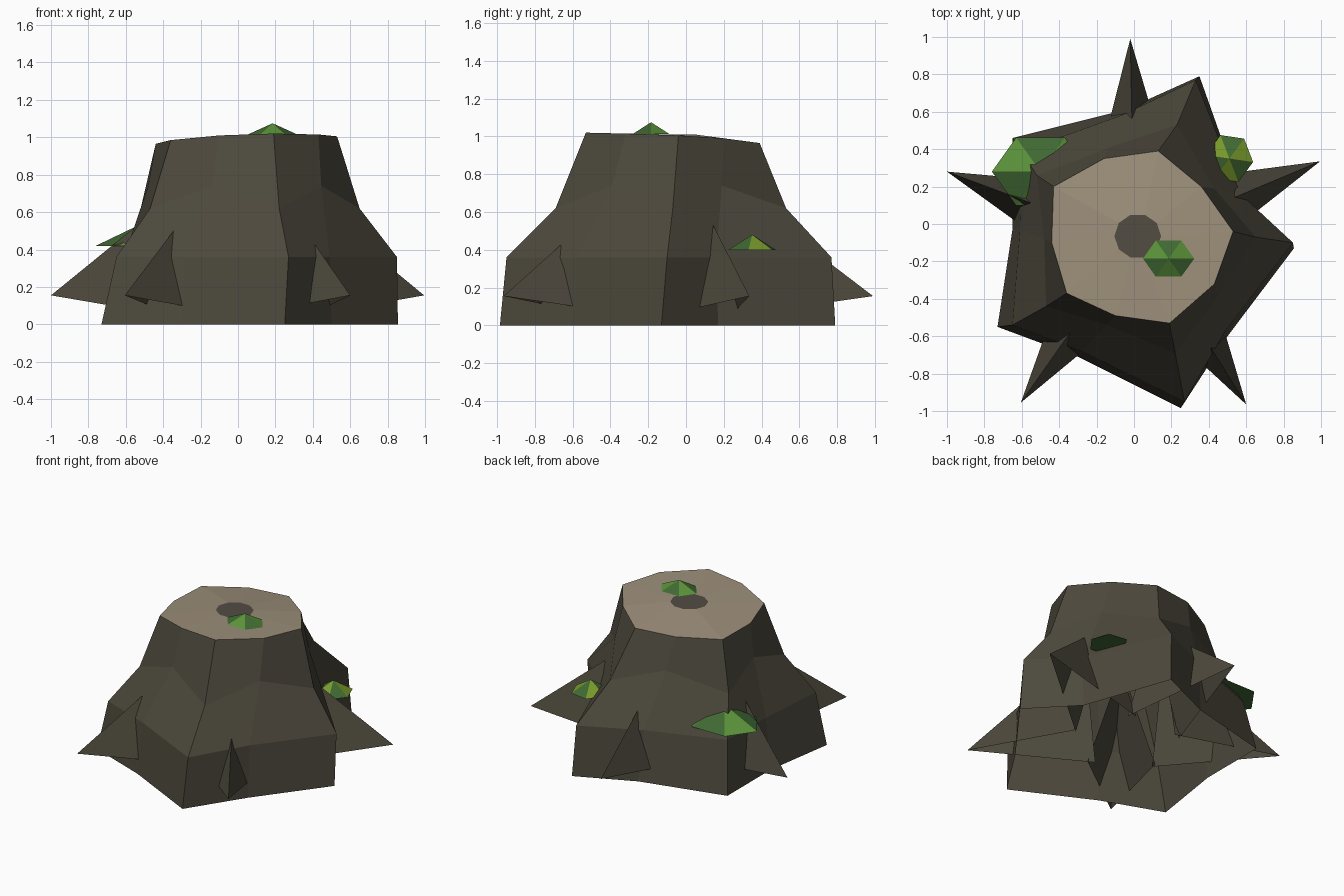
import bpy, bmesh, math
from mathutils import Vector

old = bpy.data.objects.get("Cube")
if old:
    bpy.data.objects.remove(old, do_unlink=True)


def material(name, color):
    m = bpy.data.materials.new(name)
    m.use_nodes = True
    m.diffuse_color = (*color, 1)
    bsdf = next(n for n in m.node_tree.nodes if n.type == 'BSDF_PRINCIPLED')
    bsdf.inputs["Base Color"].default_value = (*color, 1)
    bsdf.inputs["Roughness"].default_value = 0.9
    return m


bark = material("bark brown", (0.074, 0.066, 0.046))
wood = material("cut wood tan", (0.335, 0.275, 0.195))
core = material("core dark brown", (0.085, 0.074, 0.057))
green = material("moss green", (0.105, 0.29, 0.042))
dark_green = material("moss dark green", (0.052, 0.14, 0.032))
lime = material("moss lime", (0.2, 0.34, 0.026))


def finish(name, bm, mats):
    mesh = bpy.data.meshes.new(name)
    bm.to_mesh(mesh)
    bm.free()
    for m in mats:
        mesh.materials.append(m)
    obj = bpy.data.objects.new(name, mesh)
    bpy.context.collection.objects.link(obj)
    return obj


def bridge(bm, a, b, mat=0):
    n = len(a)
    for i in range(n):
        j = (i + 1) % n
        bm.faces.new((a[i], a[j], b[j], b[i])).material_index = mat


# Stump: ten-sided rings alternating ridge and valley, open underneath;
# each ring gives its ridge height, valley height and outline
rings = [
    (0, 0, [(.855, -.13), (.57, .17), (.35, .79), (-.05, .61), (-.65, .46),
            (-.65, -.03), (-.73, -.55), (-.3, -.71), (.25, -.985), (.5, -.6)]),
    (.36, .36, [(.85, -.1), (.57, .16), (.33, .77), (-.07, .58), (-.6, .39),
                (-.61, -.03), (-.65, -.54), (-.28, -.68), (.27, -.95), (.49, -.57)]),
    (.62, .74, [(.65, -.07), (.43, .19), (.23, .53), (-.13, .41), (-.52, .26),
                (-.48, -.08), (-.47, -.44), (-.14, -.54), (.22, -.69), (.445, -.39)]),
]
rim = [(.53, -.04, 1.005), (.36, .2, .99), (.13, .39, .965), (-.16, .35, .965),
       (-.43, .2, .96), (-.44, -.1, .965), (-.36, -.37, .985), (-.1, -.49, 1.01),
       (.19, -.53, 1.02), (.43, -.32, 1.015)]
bm = bmesh.new()
loops = [[bm.verts.new((x, y, valley if i % 2 else ridge)) for i, (x, y) in enumerate(pts)]
         for ridge, valley, pts in rings]
loops.append([bm.verts.new(p) for p in rim])
for low, high in zip(loops, loops[1:]):
    bridge(bm, low, high)

# Cut top with its dark core
heart = [bm.verts.new((.02 + .125 * math.cos(a), -.065 + .12 * math.sin(a), 1.01))
         for a in (math.tau * i / len(rim) for i in range(len(rim)))]
bridge(bm, loops[-1], heart, 1)
bm.faces.new(heart).material_index = 2
finish("stump", bm, [bark, wood, core])


# Roots: two sloping sides meeting in a ridge, open below, reaching into the stump
def root(name, x, y, aim_x):
    tip = Vector((x, y, .155))
    inward = Vector((aim_x - x, -y, 0)).normalized()
    side = Vector((inward.y, -inward.x, 0))
    back = tip + inward * .8
    drop = Vector((0, 0, -.115))
    bm = bmesh.new()
    apex = bm.verts.new(tip)
    top = bm.verts.new(back + Vector((0, 0, .61)))
    edges = [bm.verts.new(back + side * w + drop) for w in (.22, -.22)]
    bm.faces.new((apex, edges[0], top))
    bm.faces.new((apex, top, edges[1]))
    bm.normal_update()
    if bm.faces[:][0].normal.z < 0:
        bmesh.ops.reverse_faces(bm, faces=bm.faces[:])
    finish(name, bm, [bark])


root("root_front_left", .6, -.965, 0)
root("root_front_right", -.605, -.955, .065)
root("root_left", .995, .335, .2)
root("root_right", -1, .28, -.25)
root("root_back", -.02, .99, 0)


# Moss: shallow six-sided cones with alternating light and dark faces
def moss(name, centre, rx, ry, height, light, turn=0):
    c = Vector(centre)
    bm = bmesh.new()
    apex = bm.verts.new(c + Vector((0, 0, height)))
    base = [bm.verts.new(c + Vector((rx * math.cos(a), ry * math.sin(a), 0)))
            for a in (turn + math.tau * i / 6 for i in range(6))]
    for i in range(6):
        bm.faces.new((base[i], base[(i + 1) % 6], apex)).material_index = i % 2
    bm.faces.new(base[::-1]).material_index = 1
    finish(name, bm, [light, dark_green])


moss("moss_top", (.185, -.185, 1.013), .137, .112, .062, green)
moss("moss_left", (.51, .35, .4), .128, .135, .08, lime, math.radians(-8))
moss("moss_right", (-.5, .28, .42), .26, .21, .125, green)
